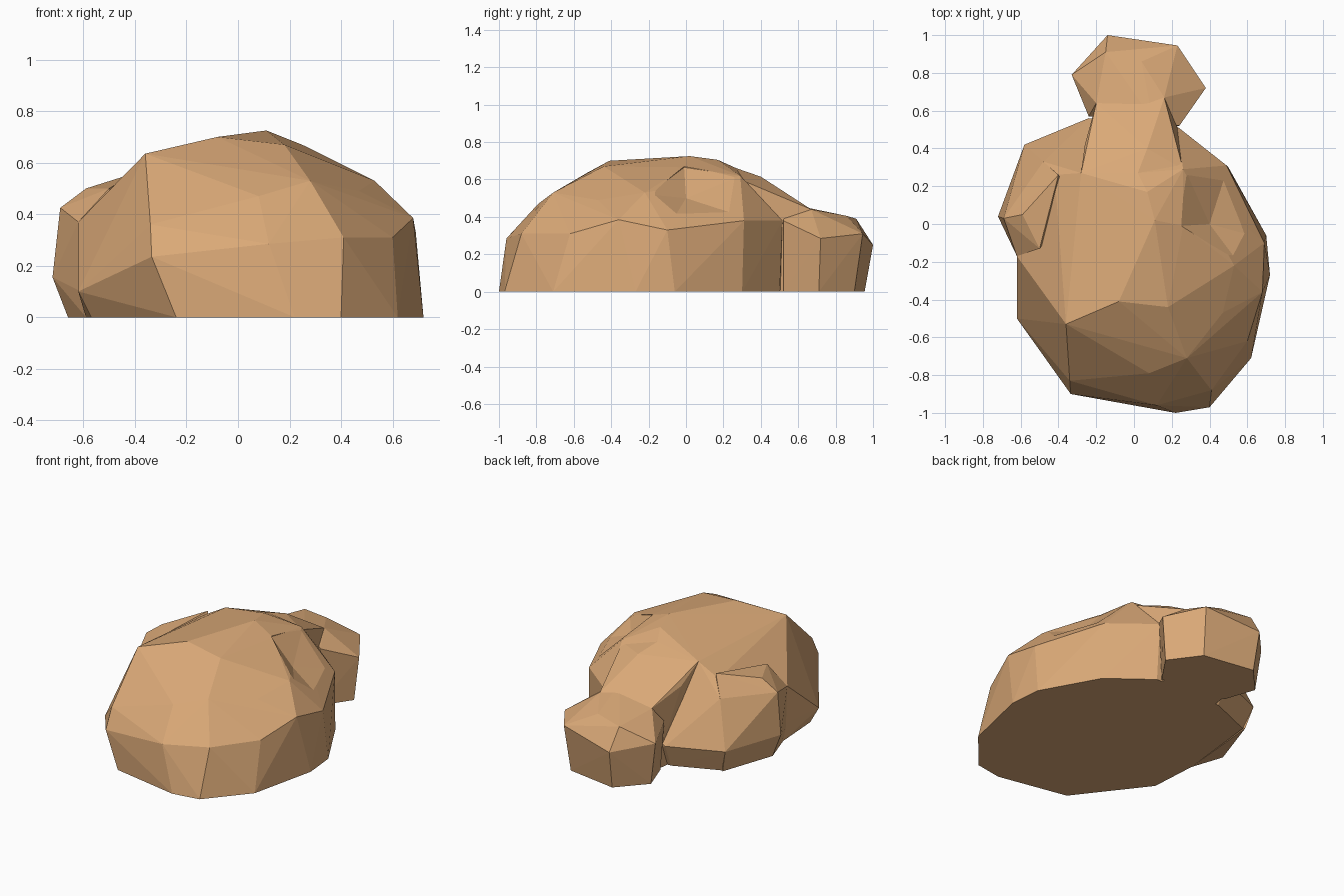
import bpy, bmesh

if "Cube" in bpy.data.objects:
    bpy.data.objects.remove(bpy.data.objects["Cube"])

mat = bpy.data.materials.new("sandy tan stone")
mat.diffuse_color = (0.70, 0.395, 0.185, 1)
mat.use_nodes = True
mat.node_tree.nodes["Principled BSDF"].inputs["Base Color"].default_value = mat.diffuse_color

def hull(name, pts):
    """Flat faceted convex stone around a few corner points."""
    bm = bmesh.new()
    for p in pts:
        bm.verts.new(p)
    r = bmesh.ops.convex_hull(bm, input=bm.verts[:])
    junk = {g for g in r["geom_interior"] + r["geom_unused"] if isinstance(g, bmesh.types.BMVert)}
    bmesh.ops.delete(bm, geom=list(junk), context='VERTS')
    bmesh.ops.recalc_face_normals(bm, faces=bm.faces[:])
    me = bpy.data.meshes.new(name)
    bm.to_mesh(me)
    bm.free()
    me.materials.append(mat)
    ob = bpy.data.objects.new(name, me)
    bpy.context.collection.objects.link(ob)
    return ob

# main boulder: footprint, shoulder ring, crown
foot = [(-.59, -.17), (-.53, .38), (-.24, .50), (.24, .50), (.50, .30), (.70, -.06),
        (.72, -.27), (.62, -.71), (.40, -.97), (.22, -1), (-.24, -.91), (-.57, -.48)]
shoulder = [(-.62, -.17, .37), (-.62, -.50, .10), (-.335, -.90, .235), (-.34, -.83, .36),
            (.12, -.96, .285), (.41, -.88, .31), (.60, -.62, .31),
            (.68, -.36, .385), (.69, -.10, .33), (.49, .31, .38), (.23, .515, .38),
            (-.24, .56, .15), (-.58, .42, .15), (-.48, .33, .44)]
crown = [(-.36, -.53, .635), (-.08, -.41, .70), (.18, -.44, .67), (.11, .02, .725),
         (.07, .17, .705), (.26, -.01, .665), (.26, .29, .62), (.02, .27, .66),
         (-.28, .27, .61), (-.42, .26, .53), (-.45, -.40, .54),
         (.28, -.71, .53), (.08, -.79, .47), (.53, -.22, .53), (.47, -.47, .49)]
body = hull("main_boulder", [(x, y, 0) for x, y in foot] + shoulder + crown)

# bulge on the left flank
flank = hull("left_bulge", [(-.66, .04, 0), (-.54, .39, 0), (-.59, -.17, 0), (-.72, .04, .155),
                            (-.69, .03, .425), (-.59, .05, .50), (-.62, -.17, .37), (-.61, -.17, .1),
                            (-.58, .42, .15), (-.48, .33, .44), (-.50, -.13, .50),
                            (-.40, .26, .56), (-.3, .1, .3)])

# small boulder at the back
nub_foot = [(-.13, .955), (.21, .90), (.35, .71), (.22, .52), (-.22, .58), (-.29, .78)]
nub_ring = [(-.14, 1, .25), (.23, .945, .31), (.38, .72, .285), (.24, .52, .38),
            (-.33, .79, .28), (-.24, .57, .32)]
nub_top = [(-.20, .64, .42), (-.15, .91, .39), (.04, .86, .405), (.16, .67, .44), (.10, .55, .47)]
nub = hull("small_boulder", [(x, y, 0) for x, y in nub_foot] + nub_ring + nub_top)

# sloping ridge joining both boulders
ridge = hull("neck_ridge", [(-.20, .64, .42), (.16, .67, .44), (.10, .55, .47), (.08, .50, .545),
                            (.07, .40, .615), (.26, .29, .60), (.23, .51, .38),
                            (-.26, .42, .50), (-.28, .27, .61), (.02, .27, .66),
                            (-.20, .62, 0), (.20, .56, 0), (-.24, .30, 0), (.20, .30, 0)])

# shallow gully on the right shoulder
low = [(.25, -.01, .665), (.40, 0, .50), (.37, .10, .54), (.55, -.20, .52),
       (.69, -.08, .37), (.27, .29, .62), (.50, .31, .40)]
gully = hull("gully_cutter", low + [(x, y, z + .4) for x, y, z in low])

# fuse into one stone, then carve the gully
parts = (flank, nub, ridge, gully)
for part in parts:
    m = body.modifiers.new(part.name, 'BOOLEAN')
    m.object, m.solver = part, 'EXACT'
    m.operation = 'DIFFERENCE' if part is gully else 'UNION'
bpy.context.view_layer.update()
me = bpy.data.meshes.new_from_object(body.evaluated_get(bpy.context.evaluated_depsgraph_get()))
body.modifiers.clear()
body.data = me
me.materials.clear()
me.materials.append(mat)
for p in me.polygons:
    p.material_index = 0
    p.use_smooth = False
for part in parts:
    bpy.data.objects.remove(part)
